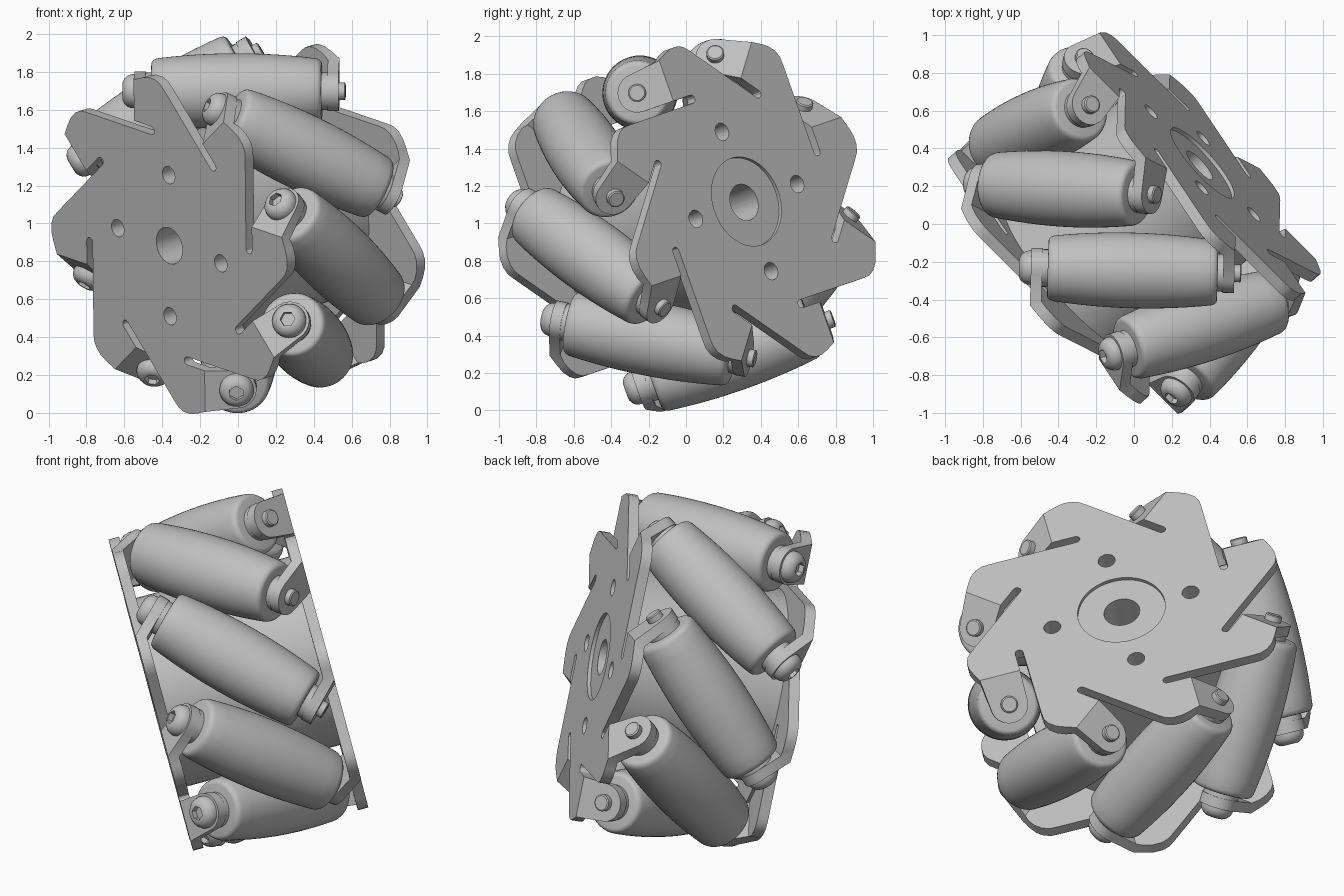
import bpy, bmesh
from math import sin, cos, pi, radians
from mathutils import Matrix, Vector

if "Cube" in bpy.data.objects:
    bpy.data.objects.remove(bpy.data.objects["Cube"])

# One grey metal for the whole wheel
grey = bpy.data.materials.new("grey_metal")
grey.use_nodes = True
COLOR = (0.53, 0.53, 0.53, 1)
grey.diffuse_color = COLOR
grey.node_tree.nodes["Principled BSDF"].inputs["Base Color"].default_value = COLOR

# Wheel frame: local z is the axle, pointing to the front
n = Vector((0.725, 0.647, 0.235)).normalized()
u = Vector((-n.y, n.x, 0)).normalized() * -1
w = -n
v = w.cross(u)
FRAME = Matrix.Translation((0, 0, 1)) @ Matrix((u, v, w)).transposed().to_4x4()

COUNT = 8
STEP = 2 * pi / COUNT
START = radians(31)
ROLLER_R = 0.74      # distance of roller axes from the axle
MID = 0.47           # middle of each side plate
HALF = 0.03          # half the plate thickness
BEND = 0.25          # where each tab folds inward
TIP = BEND + 0.156   # tab bolt position along the unfolded tab


def make_object(name, bm, matrix=FRAME):
    bmesh.ops.recalc_face_normals(bm, faces=bm.faces)
    mesh = bpy.data.meshes.new(name)
    bm.to_mesh(mesh)
    bm.free()
    mesh.materials.append(grey)
    obj = bpy.data.objects.new(name, mesh)
    bpy.context.collection.objects.link(obj)
    obj.matrix_world = matrix
    return obj


def lathe(profile, segments=40):
    """Revolve (height, radius) pairs around local z; ends lie on the axis."""
    bm = bmesh.new()
    rings = []
    for h, r in profile:
        if r == 0:
            rings.append([bm.verts.new((0, 0, h))] * segments)
        else:
            rings.append([bm.verts.new((r * cos(2 * pi * i / segments),
                                        r * sin(2 * pi * i / segments), h))
                          for i in range(segments)])
    for low, high in zip(rings, rings[1:]):
        for i in range(segments):
            j = (i + 1) % segments
            corners = [low[i], low[j], high[j], high[i]]
            bm.faces.new(list(dict.fromkeys(corners)))
    return bm


def cylinder(r, low, high, segments=40):
    return lathe([(low, 0), (low, r), (high, r), (high, 0)], segments)


def cut(obj, cutter):
    mod = obj.modifiers.new("cut", "BOOLEAN")
    mod.operation = "DIFFERENCE"
    mod.solver = "EXACT"
    mod.object = cutter
    bpy.context.view_layer.update()
    bpy.context.view_layer.objects.active = obj
    bpy.ops.object.modifier_apply(modifier=mod.name)


def smooth(obj, angle=35):
    bpy.ops.object.select_all(action="DESELECT")
    obj.select_set(True)
    bpy.context.view_layer.objects.active = obj
    bpy.ops.object.shade_smooth_by_angle(angle=radians(angle))


def folded(k, r, s, h):
    """Plate point: radius r, distance s along the tooth, height h; folds past BEND."""
    if s < BEND:
        t, z = s, MID + h
    elif s == BEND:
        t, z = BEND + h * 0.414, MID + h
    else:
        t = BEND + (s - BEND + h) * 0.707
        z = MID + (h - s + BEND) * 0.707
    return Matrix.Rotation(START + k * STEP, 3, "Z") @ Vector((r, t, z))


def side_plate(name, matrix):
    """Eight-toothed plate with a folded, round-ended tab on every tooth."""
    outer = [(0.509, -0.325), (0.86, 0.026), (0.89, 0.06), (0.905, 0.1),
             (0.905, 0.15), (0.89, 0.2), (0.865, BEND)]
    tab = [(ROLLER_R + 0.105 * cos(a), TIP + 0.105 * sin(a))
           for a in [pi * i / 12 for i in range(13)]]
    slot = [(0.635, BEND)] + [(0.612 + 0.023 * sin(a), 0.13 - 0.023 * cos(a))
                              for a in [pi / 2 - pi * i / 6 for i in range(6)]]
    bm = bmesh.new()
    caps = {}
    for h in (HALF, -HALF):
        body, edge = [], []
        for k in range(COUNT):
            o, t, s = ([bm.verts.new(folded(k, r, d, h)) for r, d in part]
                       for part in (outer, tab, slot))
            bm.faces.new([o[-1]] + t + [s[0]])
            body += o + s
            edge += o + t + s
        bm.faces.new(body)
        caps[h] = edge
    top, low = caps[HALF], caps[-HALF]
    for i in range(len(top)):
        bm.faces.new((top[i - 1], top[i], low[i], low[i - 1]))
    return make_object(name, bm, matrix)


# Side plates: the rear one is the front one turned half round a roller radius
turn = Matrix.Rotation(pi, 4, Vector((cos(START), sin(START), 0)))
front_plate = side_plate("front_plate", FRAME)
back_plate = side_plate("back_plate", FRAME @ turn)

# Central drum between the plates
drum = make_object("hub_drum", cylinder(0.54, -0.442, 0.442, 96))

# Axle bore, four mounting holes and the shallow rear recess
cutters = [make_object("bore_cutter", cylinder(0.1, -0.7, 0.7, 48))]
for i in range(4):
    a = START + pi / 4 + i * pi / 2
    place = Matrix.Translation((0.395 * cos(a), 0.395 * sin(a), 0))
    cutters.append(make_object("hole_cutter", cylinder(0.048, -0.7, 0.7, 24), FRAME @ place))
recess = make_object("recess_cutter", cylinder(0.245, -0.7, -0.48, 64))
for part in (front_plate, back_plate, drum):
    for cutter in cutters:
        cut(part, cutter)
cut(back_plate, recess)
for cutter in cutters + [recess]:
    bpy.data.objects.remove(cutter)
for part in (front_plate, back_plate, drum):
    smooth(part, 28)


def barrel(x):
    return 0.2 - 0.15 * x * x


# Barrel roller profile with rounded rims
heights = [-0.42 + 0.84 * i / 12 for i in range(13)]
half_rim = [(0.45, 0), (0.45, 0.145), (0.447, 0.157), (0.437, 0.167)]
roller_profile = ([(-h, r) for h, r in half_rim] + [(h, barrel(h)) for h in heights]
                  + half_rim[::-1])

# Axle with a round tip at the back, collars and a button head at the front
axle_profile = [(-0.575, 0), (-0.575, 0.04), (-0.57, 0.047), (-0.47, 0.047), (-0.47, 0.04),
                (0.47, 0.04), (0.47, 0.047), (0.53, 0.047), (0.53, 0.09), (0.555, 0.09),
                (0.575, 0.083), (0.592, 0.068), (0.602, 0.048), (0.602, 0)]

roller = make_object("roller_1", lathe(roller_profile, 56))
axle = make_object("axle_bolt_1", lathe(axle_profile, 32))
socket = make_object("socket_cutter", cylinder(0.04, 0.57, 0.7, 6))
cut(axle, socket)
bpy.data.objects.remove(socket)
collars = [make_object(name, cylinder(0.1, low, low + 0.036, 32)) for name, low in
           (("front_collar_1", 0.446), ("back_collar_1", -0.482))]

# Repeat the roller set around the wheel, each axis at 45 degrees to the axle
for part in [roller, axle] + collars:
    smooth(part)
    for k in range(COUNT):
        obj = part if k == 0 else bpy.data.objects.new(
            part.name[:-1] + str(k + 1), part.data)
        if k:
            bpy.context.collection.objects.link(obj)
        obj.matrix_world = (FRAME @ Matrix.Rotation(START + k * STEP, 4, "Z")
                            @ Matrix.Translation((ROLLER_R, 0, 0))
                            @ Matrix.Rotation(-pi / 4, 4, "X"))
